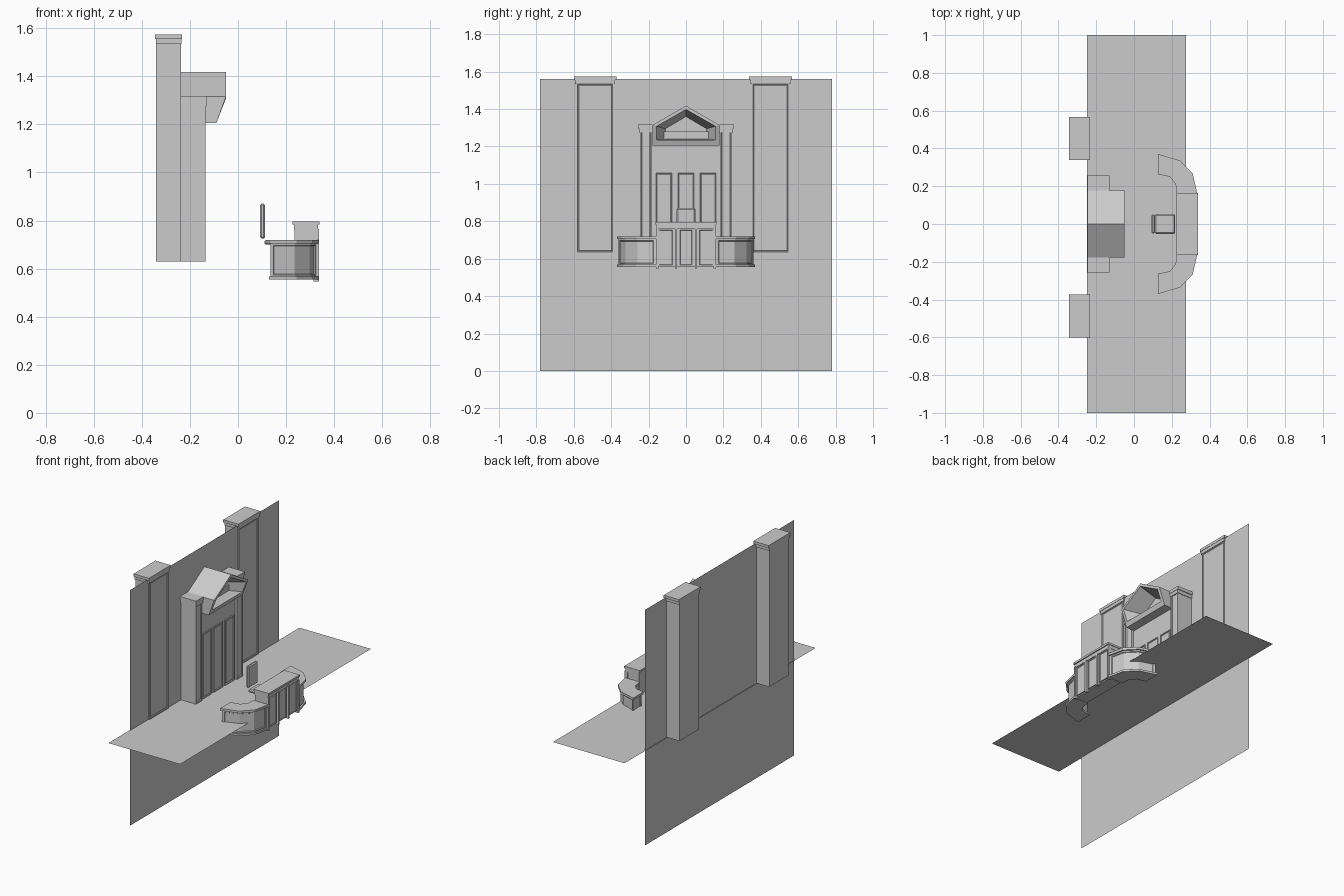
import bpy, bmesh
from mathutils import Vector

if "Cube" in bpy.data.objects:
    bpy.data.objects.remove(bpy.data.objects["Cube"])


def finish(bm, name, fix=True):
    if fix:
        bmesh.ops.recalc_face_normals(bm, faces=bm.faces)
    me = bpy.data.meshes.new(name)
    bm.to_mesh(me)
    bm.free()
    ob = bpy.data.objects.new(name, me)
    bpy.context.collection.objects.link(ob)
    return ob


def box(name, x0, x1, y0, y1, z0, z1, insets=()):
    """Box whose +x face can carry nested (thickness, depth) panel insets."""
    bm = bmesh.new()
    bmesh.ops.create_cube(bm, size=1)
    for v in bm.verts:
        v.co = Vector(((x0 + x1) / 2 + v.co.x * (x1 - x0),
                       (y0 + y1) / 2 + v.co.y * (y1 - y0),
                       (z0 + z1) / 2 + v.co.z * (z1 - z0)))
    bm.normal_update()
    face = max(bm.faces, key=lambda f: f.normal.x)
    for t, d in insets:
        bmesh.ops.inset_individual(bm, faces=[face], thickness=t, depth=d)
    return finish(bm, name, False)


def plane(name, pts):
    bm = bmesh.new()
    bm.faces.new([bm.verts.new(p) for p in pts])
    return finish(bm, name, False)


def prism(name, outline, z0, z1, panel_count=0):
    """Extruded outline; the first panel_count sides share a recessed panel."""
    bm = bmesh.new()
    lo = [bm.verts.new((x, y, z0)) for x, y in outline]
    hi = [bm.verts.new((x, y, z1)) for x, y in outline]
    n = len(outline)
    sides = [bm.faces.new((lo[i], lo[(i + 1) % n], hi[(i + 1) % n], hi[i])) for i in range(n)]
    bm.faces.new(lo[::-1])
    bm.faces.new(hi)
    bmesh.ops.recalc_face_normals(bm, faces=bm.faces)
    if panel_count:
        front, end = sides[:panel_count], sides[-1]
        bmesh.ops.inset_region(bm, faces=front, thickness=0.014, use_even_offset=True)
        bmesh.ops.inset_region(bm, faces=front, thickness=0.003, depth=-0.005, use_even_offset=True)
        bmesh.ops.inset_individual(bm, faces=[end], thickness=0.014)
        bmesh.ops.inset_individual(bm, faces=[end], thickness=0.003, depth=-0.004)
    return finish(bm, name, False)


FLOOR = 0.63
WALL = -0.245

# Wall and floor sheets
plane("back_wall", [(WALL, -0.78, 0), (WALL, 0.78, 0), (WALL, 0.78, 1.56), (WALL, -0.78, 1.56)])
plane("floor", [(-0.25, -1, FLOOR), (0.275, -1, FLOOR), (0.275, 1, FLOOR), (-0.25, 1, FLOOR)])

# Tall outer pilasters with panelled faces and stepped caps
for side, c in (("left", -0.486), ("right", 0.452)):
    box(f"tall_pilaster_{side}", -0.34, -0.238, c - 0.1, c + 0.1, FLOOR, 1.54,
        [(0.01, 0), (0.004, -0.004), (0.004, 0.002)])
    box(f"tall_pilaster_neck_{side}", -0.342, -0.235, c - 0.107, c + 0.107, 1.535, 1.555)
    box(f"tall_pilaster_cap_{side}", -0.345, -0.233, c - 0.114, c + 0.114, 1.555, 1.573)

# Central surround: backing, slim pilasters, caps
box("surround_back", WALL, -0.15, -0.185, 0.185, FLOOR, 1.28)
for side, s in (("left", -1), ("right", 1)):
    y0, y1 = sorted((s * 0.182, s * 0.247))
    box(f"slim_pilaster_{side}", WALL, -0.135, y0, y1, FLOOR, 1.29,
        [(0.012, 0), (0.004, -0.006), (0.005, 0.002)])
    y0, y1 = sorted((s * 0.18, s * 0.251))
    box(f"slim_pilaster_neck_{side}", WALL, -0.132, y0, y1, 1.275, 1.297)
    y0, y1 = sorted((s * 0.178, s * 0.256))
    box(f"slim_pilaster_cap_{side}", WALL, -0.129, y0, y1, 1.297, 1.318)

# Three tall panels between the slim pilasters
for i, c in enumerate((-0.118, 0, 0.118)):
    box(f"tall_panel_{i}", -0.155, -0.143, c - 0.047, c + 0.047, FLOOR, 1.062,
        [(0.007, 0), (0.004, -0.005), (0.004, 0.002)])

# Hollow gabled hood
def gable(half, bottom, eave, peak, xb, xe):
    return [(xb, -half, bottom), (xb, half, bottom), (xe, half, eave),
            (xe, 0, peak), (xe, -half, eave)]

rings = [gable(0.178, 1.205, 1.315, 1.418, WALL, WALL),
         gable(0.178, 1.205, 1.315, 1.418, -0.09, -0.05),
         gable(0.158, 1.235, 1.308, 1.398, -0.079, -0.05),
         gable(0.11, 1.24, 1.295, 1.36, -0.17, -0.17)]
bm = bmesh.new()
vr = [[bm.verts.new(p) for p in r] for r in rings]
for a, b in zip(vr, vr[1:]):
    for i in range(5):
        j = (i + 1) % 5
        bm.faces.new((a[i], a[j], b[j], b[i]))
bm.faces.new(vr[0])
bm.faces.new(vr[-1])
finish(bm, "gable_hood")

# Desk wings: faceted curve with recessed panels, top and base trim
outer = [(0.135, 0.360), (0.238, 0.327), (0.302, 0.262), (0.325, 0.16)]
outer_trim = [(0.128, 0.370), (0.244, 0.336), (0.311, 0.267), (0.335, 0.16)]
inner = [(0.235, 0.16), (0.228, 0.215), (0.195, 0.257), (0.135, 0.272)]
inner_trim = [(0.226, 0.16), (0.220, 0.212), (0.190, 0.250), (0.128, 0.263)]
for side, s in (("left", -1), ("right", 1)):
    body = [(x, s * y) for x, y in outer + inner]
    trim = [(x, s * y) for x, y in outer_trim + inner_trim]
    prism(f"desk_wing_{side}", body, 0.56, 0.71, 3)
    prism(f"desk_wing_top_{side}", trim, 0.705, 0.72)
    prism(f"desk_wing_base_{side}", trim, 0.555, 0.568)

# Raised desk centre with three front panels, posts and top
box("desk_centre", 0.235, 0.322, -0.158, 0.158, 0.555, 0.785)
for i, (c, h) in enumerate(((-0.108, 0.039), (0, 0.037), (0.108, 0.039))):
    box(f"desk_panel_{i}", 0.315, 0.33, c - h, c + h, 0.562, 0.757,
        [(0.006, 0), (0.003, -0.004)])
for i, y in enumerate((-0.154, -0.053, 0.053, 0.154)):
    box(f"desk_post_{i}", 0.315, 0.337, y - 0.006, y + 0.006, 0.547, 0.765)
box("desk_frieze", 0.232, 0.332, -0.16, 0.16, 0.76, 0.785)
box("desk_top", 0.226, 0.339, -0.163, 0.163, 0.783, 0.796)

# Chair: upright back and seat with softened edges
for name, dims in (("chair_back", (0.092, 0.112, -0.05, 0.05, 0.725, 0.87)),
                   ("chair_seat", (0.11, 0.218, -0.052, 0.052, 0.70, 0.72))):
    ob = box(name, *dims)
    mod = ob.modifiers.new("soft_edges", "BEVEL")
    mod.width = 0.006
    mod.segments = 1
